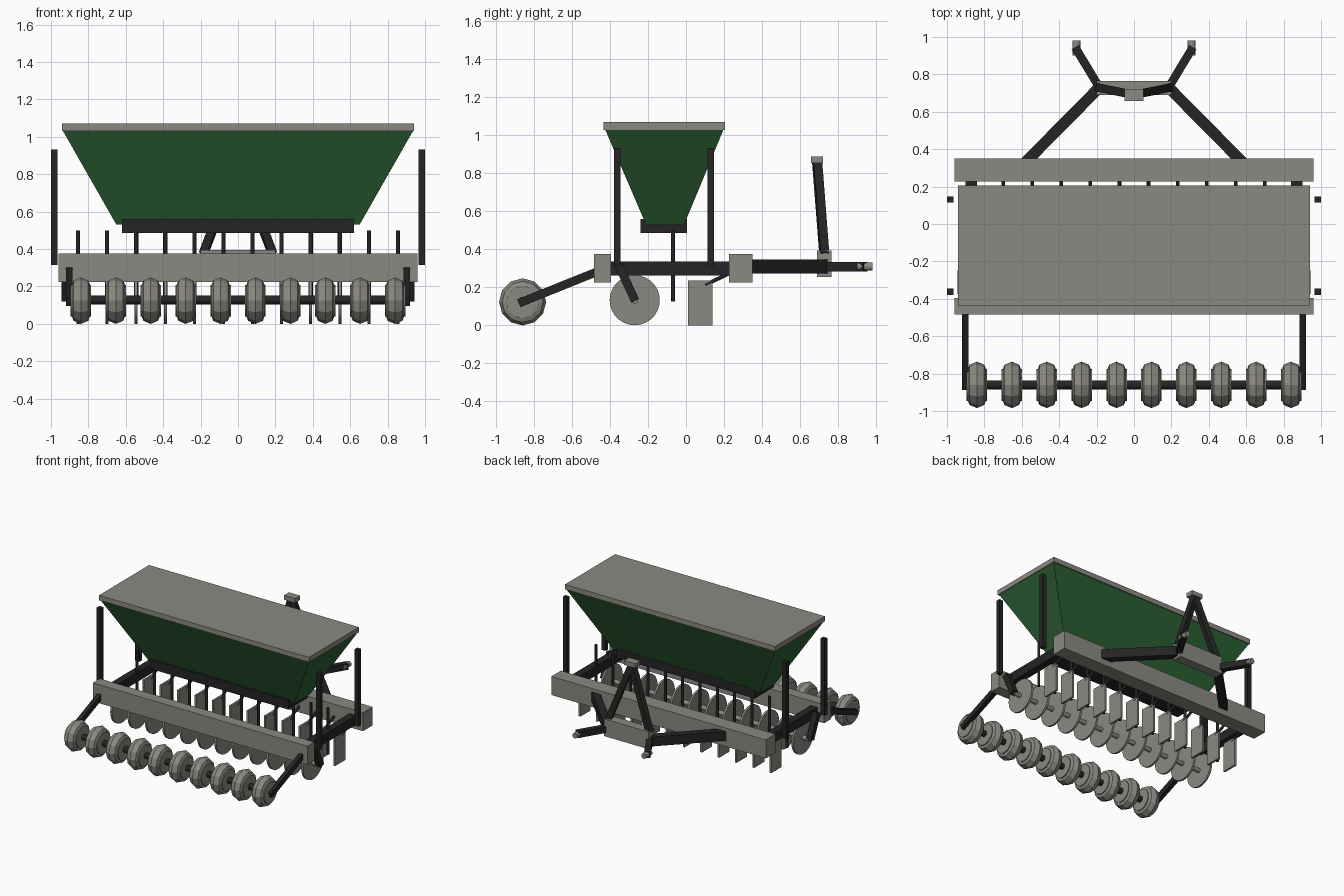
import bpy, bmesh, math
from mathutils import Vector, Matrix

if "Cube" in bpy.data.objects:
    bpy.data.objects.remove(bpy.data.objects["Cube"])


def material(name, rgb):
    m = bpy.data.materials.new(name)
    m.diffuse_color = (*rgb, 1)
    m.use_nodes = True
    m.node_tree.nodes["Principled BSDF"].inputs["Base Color"].default_value = m.diffuse_color
    return m


GREY = material("steel grey", (0.26, 0.25, 0.22))
DARK = material("frame black", (0.018, 0.018, 0.019))
GREEN = material("hopper green", (0.025, 0.115, 0.034))


def finish(name, bm, mat, smooth=False):
    bmesh.ops.recalc_face_normals(bm, faces=bm.faces)
    me = bpy.data.meshes.new(name)
    bm.to_mesh(me)
    bm.free()
    me.materials.append(mat)
    ob = bpy.data.objects.new(name, me)
    bpy.context.collection.objects.link(ob)
    if smooth:
        bpy.ops.object.select_all(action='DESELECT')
        ob.select_set(True)
        bpy.context.view_layer.objects.active = ob
        bpy.ops.object.shade_smooth_by_angle(angle=math.radians(35))
    return ob


def box(name, lo, hi, mat, top=None):
    """Box from corner to corner; top=(x0, x1, y0, y1) flares the upper face."""
    bm = bmesh.new()
    bmesh.ops.create_cube(bm, size=1)
    for v in bm.verts:
        a = (lo[0], hi[0], lo[1], hi[1])
        if top and v.co.z > 0:
            a = top
        v.co = (a[1] if v.co.x > 0 else a[0], a[3] if v.co.y > 0 else a[2],
                hi[2] if v.co.z > 0 else lo[2])
    return finish(name, bm, mat)


def beam(name, a, b, width, height, mat=DARK):
    """Rectangular bar between two points."""
    a, b = Vector(a), Vector(b)
    d = (b - a).normalized()
    side = d.cross(Vector((0, 0, 1))).normalized()
    up = side.cross(d)
    bm = bmesh.new()
    bmesh.ops.create_cube(bm, size=1)
    for v in bm.verts:
        c = v.co.copy()
        v.co = (a + b) / 2 + side * c.x * width + d * c.y * (b - a).length + up * c.z * height
    return finish(name, bm, mat)


def rod(name, a, b, r, mat, sides=12):
    """Cylinder between two points."""
    a, b = Vector(a), Vector(b)
    rot = (b - a).to_track_quat('Z', 'Y').to_matrix().to_4x4()
    bm = bmesh.new()
    bmesh.ops.create_cone(bm, cap_ends=True, segments=sides, radius1=r, radius2=r,
                          depth=(b - a).length,
                          matrix=Matrix.Translation((a + b) / 2) @ rot)
    return finish(name, bm, mat, smooth=True)


def tyre(name, centre, major, minor, steps=12, sides=8):
    """Low-poly ring turned round the x axis."""
    bm = bmesh.new()
    rings = []
    for i in range(steps):
        t = 2 * math.pi * i / steps
        ring = []
        for j in range(sides):
            p = 2 * math.pi * j / sides
            r = major + minor * math.cos(p)
            ring.append(bm.verts.new(Vector(centre) + Vector(
                (minor * math.sin(p), r * math.cos(t), r * math.sin(t)))))
        rings.append(ring)
    for i in range(steps):
        for j in range(sides):
            n, k = rings[(i + 1) % steps], (j + 1) % sides
            bm.faces.new((rings[i][j], n[j], n[k], rings[i][k]))
    return finish(name, bm, GREY)


# Hopper, lid and metering box
box("hopper", (-0.65, -0.21, 0.53), (0.65, -0.01, 1.03), GREEN, top=(-0.935, 0.935, -0.425, 0.197))
box("hopper_lid", (-0.94, -0.435, 1.03), (0.94, 0.205, 1.07), GREY)
box("metering_box", (-0.62, -0.24, 0.487), (0.62, 0.005, 0.56), DARK)

# Cross beams of the frame
box("front_beam", (-0.96, 0.227, 0.225), (0.96, 0.35, 0.375), GREY)
box("rear_beam", (-0.96, -0.485, 0.225), (0.96, -0.395, 0.375), GREY)

# Parts mirrored on both sides
for s, side in ((-1, "left"), (1, "right")):
    beam(f"{side}_side_rail", (s * 0.87, -0.42, 0.30), (s * 0.87, 0.25, 0.30), 0.06, 0.075)
    for y, end in ((-0.362, "rear"), (0.131, "front")):
        box(f"{side}_{end}_post", (s * 0.982 - 0.018, y - 0.017, 0.315),
            (s * 0.982 + 0.018, y + 0.017, 0.933), DARK)
    beam(f"{side}_wheel_arm", (s * 0.903, -0.88, 0.117), (s * 0.903, -0.45, 0.29), 0.035, 0.045)
    beam(f"{side}_disc_arm", (s * 0.922, -0.355, 0.32), (s * 0.922, -0.268, 0.13), 0.045, 0.045)
    beam(f"{side}_drawbar", (s * 0.61, 0.30, 0.31), (s * 0.19, 0.725, 0.31), 0.06, 0.075)
    beam(f"{side}_hitch_link", (s * 0.185, 0.73, 0.31), (s * 0.315, 0.945, 0.31), 0.045, 0.05)
    rod(f"{side}_hitch_pin", (s * 0.308, 0.90, 0.31), (s * 0.308, 0.981, 0.31), 0.022, GREY)
    beam(f"{side}_mast_bar", (s * 0.185, 0.728, 0.375), (0, 0.69, 0.865), 0.045, 0.045)

# Hitch plate and mast cap
box("hitch_plate", (-0.20, 0.69, 0.255), (0.20, 0.765, 0.395), GREY)
box("mast_cap", (-0.05, 0.658, 0.855), (0.05, 0.722, 0.89), GREY)

# Twelve sowing rows: seed tube, blade, blade stay and cutting disc
for i in range(12):
    x = (i - 5.5) * 0.1555
    rod(f"seed_tube_{i + 1}", (x, -0.068, 0.125), (x, -0.068, 0.50), 0.011, DARK)
    box(f"opener_blade_{i + 1}", (x - 0.008, 0.01, 0), (x + 0.008, 0.14, 0.237), GREY)
    rod(f"blade_stay_{i + 1}", (x, 0.10, 0.213), (x, 0.25, 0.285), 0.01, DARK)
    rod(f"disc_{i + 1}", (x - 0.008, -0.27, 0.133), (x + 0.008, -0.27, 0.133), 0.132, GREY, 28)
rod("disc_shaft", (-0.92, -0.27, 0.133), (0.92, -0.27, 0.133), 0.018, GREY)

# Ten press wheels on a rear shaft
for i in range(10):
    x = (i - 4.5) * 0.1866
    tyre(f"press_wheel_{i + 1}", (x, -0.86, 0.124), 0.069, 0.055)
    rod(f"wheel_hub_{i + 1}", (x - 0.055, -0.86, 0.124), (x + 0.055, -0.86, 0.124), 0.085, GREY, 20)
rod("wheel_shaft", (-0.91, -0.86, 0.127), (0.91, -0.86, 0.127), 0.024, DARK)
